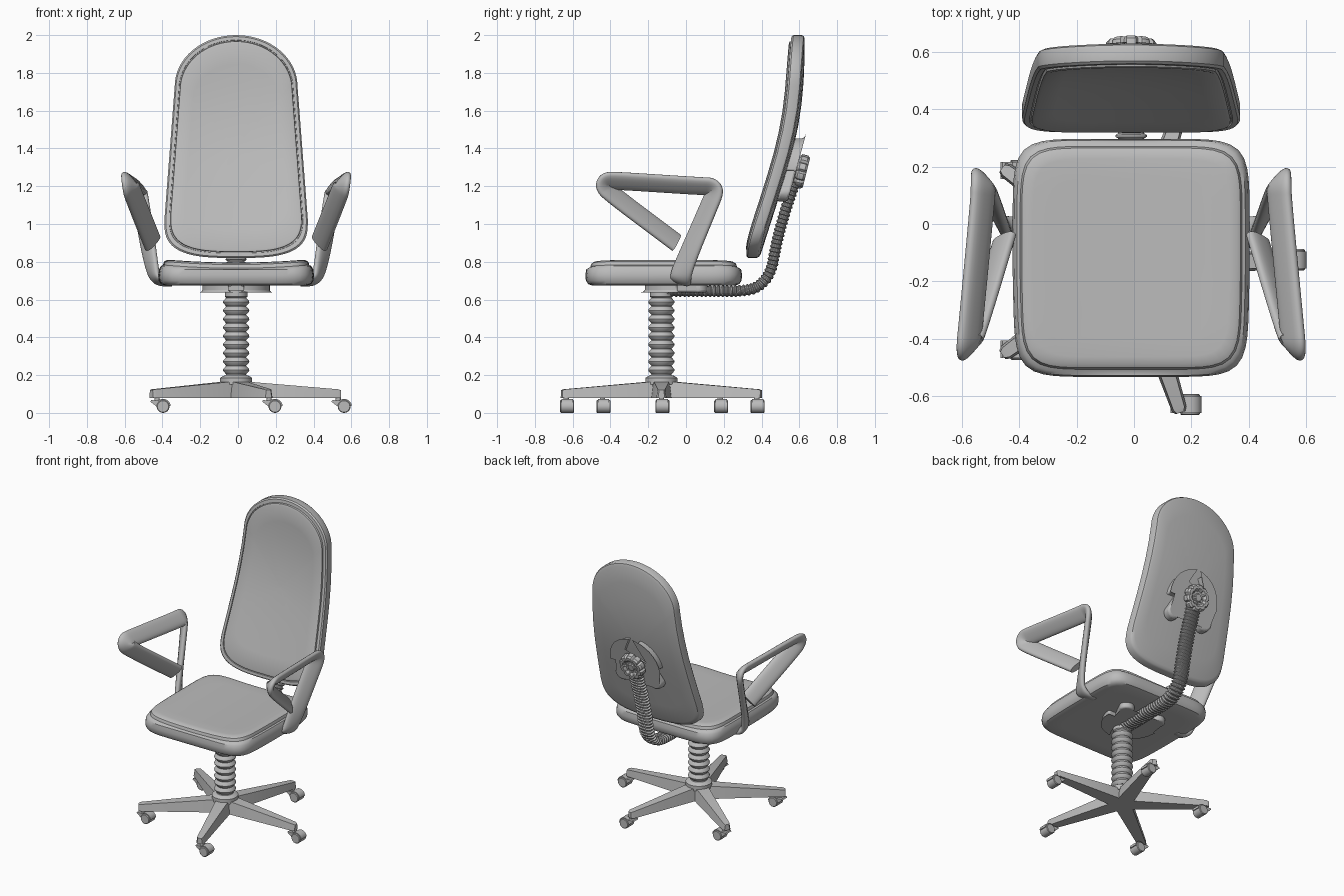
import bpy, bmesh
from math import sin, cos, pi, radians, tau
from mathutils import Vector, Matrix

if "Cube" in bpy.data.objects:
    bpy.data.objects.remove(bpy.data.objects["Cube"], do_unlink=True)

CX, COL_Y = -0.01, -0.13

grey = bpy.data.materials.new("plain grey")
grey.use_nodes = True
grey.diffuse_color = (0.5, 0.5, 0.5, 1)
grey.node_tree.nodes["Principled BSDF"].inputs["Base Color"].default_value = (0.5, 0.5, 0.5, 1)


def loft(name, rings, bevel=0, angle=35):
    """Skin a list of equal point rings, close both ends and shade."""
    bm = bmesh.new()
    loops = [[bm.verts.new(p) for p in ring] for ring in rings]
    n = len(loops[0])
    for a, b in zip(loops, loops[1:]):
        for i in range(n):
            bm.faces.new((a[i], a[(i + 1) % n], b[(i + 1) % n], b[i]))
    bm.faces.new(loops[0])
    bm.faces.new(loops[-1])
    bmesh.ops.recalc_face_normals(bm, faces=bm.faces)
    me = bpy.data.meshes.new(name)
    bm.to_mesh(me)
    bm.free()
    me.materials.append(grey)
    me.shade_smooth()
    me.set_sharp_from_angle(angle=radians(angle))
    ob = bpy.data.objects.new(name, me)
    bpy.context.collection.objects.link(ob)
    if bevel:
        mod = ob.modifiers.new("rounded edge", "BEVEL")
        mod.width, mod.segments, mod.limit_method = bevel, 3, "ANGLE"
    return ob


def superellipse(a, b, n, count=72):
    pts = []
    for i in range(count):
        c, s = cos(tau * i / count), sin(tau * i / count)
        r = (abs(c) ** n + abs(s) ** n) ** (-1 / n)
        pts.append((a * r * c, b * r * s))
    return pts


def pad(name, outline, layers, place, angle=35):
    """Stack inset copies of an outline; flat ends get inner rings so they can curve."""
    hu = max(abs(u) for u, v in outline)
    hv = max(abs(v) for u, v in outline)
    scales = [(1 - d / hu, 1 - d / hv, h) for d, h in layers]
    inner = (0.02, 0.2, 0.4, 0.6, 0.8)
    first, last = scales[0], scales[-1]
    scales = ([(k * first[0], k * first[1], first[2]) for k in inner] + scales
              + [(k * last[0], k * last[1], last[2]) for k in reversed(inner)])
    return loft(name, [[place(u * su, v * sv, h) for u, v in outline]
                       for su, sv, h in scales], angle=angle)


def chaikin(pts, times=2):
    for _ in range(times):
        out = [pts[0]]
        for a, b in zip(pts, pts[1:]):
            out += [a.lerp(b, 0.25), a.lerp(b, 0.75)]
        pts = out + [pts[-1]]
    return pts


def resample(pts, count):
    lengths = [0]
    for a, b in zip(pts, pts[1:]):
        lengths.append(lengths[-1] + (b - a).length)
    out, k = [], 0
    for i in range(count):
        t = lengths[-1] * i / (count - 1)
        while k < len(pts) - 2 and lengths[k + 1] < t:
            k += 1
        out.append(pts[k].lerp(pts[k + 1], (t - lengths[k]) / (lengths[k + 1] - lengths[k])))
    return out


def sweep(name, centres, axes, section, sizes, angle=35):
    """Sweep a section along a path; axes give the section's wide direction."""
    rings = []
    for i, (c, a) in enumerate(zip(centres, axes)):
        t = (centres[min(i + 1, len(centres) - 1)] - centres[max(i - 1, 0)]).normalized()
        a = (a - t * a.dot(t)).normalized()
        b = t.cross(a)
        rings.append([c + (a * u + b * v) * sizes[i] for u, v in section])
    return loft(name, rings, angle=angle)


# Seat with a slightly dished cushion on a rounded shell
def place_seat(u, v, h):
    dip = 0.018 * max(0, 1 - (u / 0.4) ** 2) if h > 0.77 else 0
    return Vector((CX + u * (1 - 0.05 * max(0, -v - 0.05)), v - 0.118, h - dip))


pad("seat", superellipse(0.413, 0.415, 7, 96),
    [(0.035, 0.675), (0.015, 0.682), (0.003, 0.7), (0, 0.73), (0.005, 0.76), (0.015, 0.778),
     (0.026, 0.784), (0.027, 0.79), (0.032, 0.803), (0.045, 0.811), (0.07, 0.814)], place_seat)

# Backrest: domed top, widening to a rounded bottom, bowed both ways
half = []
for i in range(17):
    t = pi / 2 * (1 - i / 16)
    half.append((0.325 * cos(t), 0.32 + 0.27 * sin(t)))
half += [(0.325 + 0.055 * k / 6, 0.32 - 0.71 * k / 6) for k in range(1, 6)]
for i in range(17):
    t = pi / 2 * i / 16
    half.append((0.38 * cos(t) ** 0.65, -0.39 - 0.2 * sin(t) ** 0.65))
back_outline = half + [(-u, v) for u, v in reversed(half[1:-1])]
lean = [(0.8, 0.338), (1.0, 0.402), (1.2, 0.466), (1.4, 0.525), (1.6, 0.565), (1.8, 0.582), (2.02, 0.584)]
lean = chaikin([Vector(p) for p in lean], 2)


def back_y(z):
    for a, b in zip(lean, lean[1:]):
        if z <= b.x:
            return a.y + (b.y - a.y) * (z - a.x) / (b.x - a.x)
    return lean[-1].y


def place_back(u, v, h):
    z = 1.41 + v
    return Vector((CX + u, back_y(z) - 0.14 * u * u + h, z))


pad("backrest", back_outline,
    [(0.022, 0.045), (0.006, 0.04), (0, 0.03), (0, -0.015), (0.008, -0.025), (0.026, -0.028),
     (0.027, -0.022), (0.032, -0.022), (0.034, -0.034), (0.045, -0.039)], place_back)


# Horseshoe brackets under the seat and behind the backrest
def horseshoe(w, top, bottom, slot, slot_top):
    pts = [(w * cos(t), top - w + w * sin(t)) for t in (pi / 2 * k / 8 for k in range(9))]
    foot, mid = (w - slot) / 2, (w + slot) / 2
    pts += [(mid + foot * cos(t), bottom + foot - foot * sin(t)) for t in (pi * k / 8 for k in range(9))]
    pts += [(slot * cos(t), slot_top - slot + slot * sin(t)) for t in (pi / 2 * k / 6 for k in range(6))]
    right = pts[:]
    return right + [(0, slot_top)] + [(-u, v) for u, v in reversed(right) if u > 0.001]


shoe = horseshoe(0.18, 0.17, -0.17, 0.075, 0.02)
# drop the duplicate crown point so the loop stays clean
shoe = [p for p in shoe if abs(p[0]) > 0.001 or p[1] < 0.1]
loft("seat_bracket", [[(CX + u, -0.055 - v, z) for u, v in shoe] for z in (0.638, 0.685)], 0.012)
loft("back_bracket", [[(CX + u, 0.585 + 0.27 * v + h, 1.29 + v) for u, v in shoe]
                      for h in (-0.06, 0)], 0.012)

# Flat ribbed spine joining seat and backrest
path = [(-0.1, 0.645), (0.12, 0.645), (0.28, 0.643), (0.38, 0.66), (0.45, 0.74), (0.475, 0.88),
        (0.51, 1.02), (0.555, 1.16), (0.605, 1.3)]
RIBS = 52
spine = resample(chaikin([Vector((CX, y, z)) for y, z in path], 3), RIBS * 4)
sweep("ribbed_spine", spine, [Vector((1, 0, 0))] * len(spine), superellipse(0.055, 0.031, 2.5, 20),
      [(1, 1, 0.83, 0.83)[i % 4] for i in range(len(spine))], 25)

# Lobed adjusting knob
lobes = []
for i in range(100):
    t = tau * i / 100
    r = 0.09 - 0.012 * max(0, cos(10 * t)) ** 2
    lobes.append((r * cos(t), r * sin(t)))
tilt = Matrix.Translation((CX, 0.605, 1.28)) @ Matrix.Rotation(radians(-14), 4, "X")
pad("adjusting_knob", lobes, [(0.012, -0.02), (0, -0.01), (0, 0.022), (0.01, 0.034), (0.03, 0.034),
                              (0.045, 0.018), (0.06, 0.018), (0.066, 0.028)],
    lambda u, v, h: tilt @ Vector((u, h, v)))

# Armrests: flat bar twisted outwards, folded into an open loop
# columns: x, y, z, facing angle of the outer edge, sideways tilt
arm = [(0.34, -0.03, 0.7, -20, 0), (0.42, -0.03, 0.7, -20, 0), (0.445, -0.02, 0.76, -20, 0.5),
       (0.5, 0.12, 1.09, -20, 0.65), (0.515, 0.155, 1.175, 10, 0.65), (0.516, 0.13, 1.2, 70, 0.65),
       (0.518, 0.08, 1.2, 90, 0.65), (0.562, -0.38, 1.23, 90, 0.65), (0.566, -0.42, 1.228, 130, 0.65),
       (0.562, -0.432, 1.205, 180, 0.65), (0.55, -0.41, 1.17, 234, 0.65), (0.442, -0.05, 0.9, 234, 0.65)]
arm = chaikin([Vector(p) for p in arm], 3)
for side, label in ((1, "left"), (-1, "right")):
    centres, axes = [], []
    for x, y, z, ang, tip in arm:
        flat = (1 - tip * tip) ** 0.5
        centres.append(Vector((CX + side * x, y, z)))
        axes.append(Vector((side * tip, flat * cos(radians(ang)), flat * sin(radians(ang)))))
    sweep("armrest_" + label, centres, axes, superellipse(0.057, 0.021, 2.6, 24), [1] * len(arm))

# Bellows column
rings = [(0, 0.15), (0, 0.185), (0.015, 0.195), (0.03, 0.2)]
for i in range(9):
    z = 0.205 + i * 0.045
    rings += [(0.032, z), (0.017, z + 0.016), (0.015, z + 0.022), (0.017, z + 0.028), (0.032, z + 0.044)]
rings += [(0.025, 0.615), (0.025, 0.65)]
pad("bellows_column", superellipse(0.085, 0.085, 2, 40), rings,
    lambda u, v, h: Vector((CX + u, COL_Y + v, h)))

# Five-legged base with casters that all trail the same way
loft("base_hub", [[(CX + r * cos(tau * (k + 0.5) / 5), COL_Y + r * sin(tau * (k + 0.5) / 5), z)
                   for k in range(5)] for r, z in ((0.085, 0.08), (0.075, 0.168))])
hood = [(0.04 * cos(t), 0.036 + 0.038 * sin(t)) for t in (radians(12 * k) for k in range(12))]
hood += [(-0.062, 0.068), (-0.068, 0.06), (-0.03, 0.03)]
for k in range(5):
    turn = Matrix.Translation((CX, COL_Y, 0)) @ Matrix.Rotation(tau * k / 5, 4, "Z")
    loft(f"base_leg_{k + 1}", [[turn @ Vector(p) for p in
                                ((r, -lo, 0.08), (r, lo, 0.08), (r, hi, top), (r, -hi, top))]
                               for r, lo, hi, top in ((0.03, 0.055, 0.042, 0.168), (0.54, 0.027, 0.02, 0.125),
                                                      (0.555, 0.018, 0.012, 0.12))])
    pivot = turn @ Vector((0.53, 0, 0))
    wheel = pivot + Vector((0.042, 0.005, 0))
    pad(f"caster_wheel_{k + 1}", superellipse(0.034, 0.034, 2, 24),
        [(0.004, -0.037), (0, -0.033), (0, 0.033), (0.004, 0.037)],
        lambda u, v, h: wheel + Vector((u, h, v + 0.034)))
    loft(f"caster_hood_{k + 1}", [[wheel + Vector((u, h, v)) for u, v in hood] for h in (-0.03, 0.03)])
    loft(f"caster_stem_{k + 1}", [[pivot + Vector((u + 0.01, v, z)) for u, v in superellipse(0.014, 0.014, 2, 12)]
                                  for z in (0.05, 0.1)])
